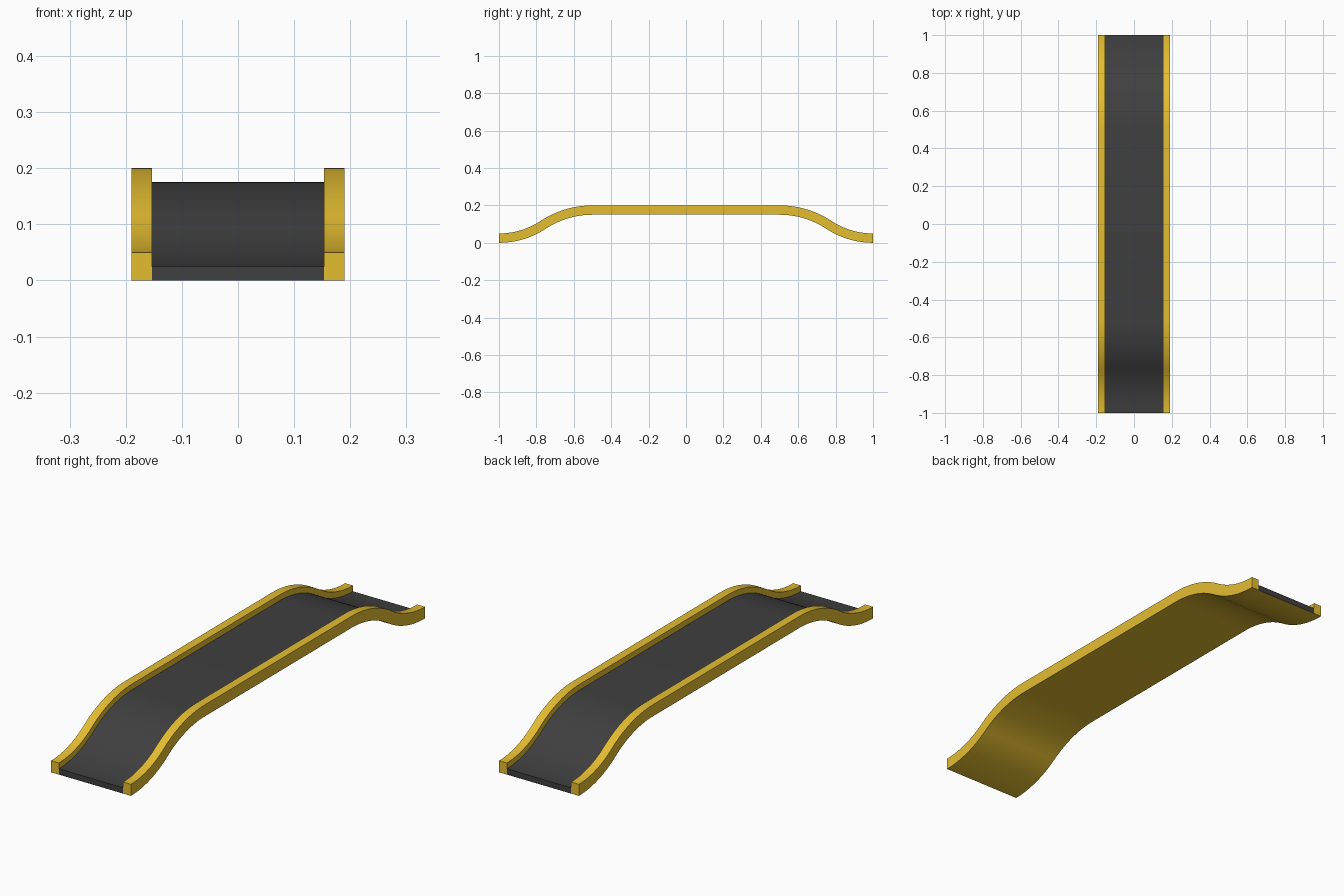
import bpy, bmesh, math

if "Cube" in bpy.data.objects:
    bpy.data.objects.remove(bpy.data.objects["Cube"])

W, IN, T, H = 0.19, 0.153, 0.025, 0.05   # half width, rail inner x, deck and rail thickness
RUN, RISE, STEPS = 0.5, 0.15, 16


def material(name, rgb):
    m = bpy.data.materials.new(name)
    m.diffuse_color = (*rgb, 1)
    m.use_nodes = True
    m.node_tree.nodes["Principled BSDF"].inputs["Base Color"].default_value = m.diffuse_color
    return m


# Underside path: two equal tangent arcs up to the flat span, as (y, z, slope angle)
theta = 2 * math.atan(RISE / RUN)
R = RUN / 2 / math.sin(theta)
half = []
for i in range(STEPS + 1):
    a = theta * i / STEPS
    half.append((-1 + R * math.sin(a), R * (1 - math.cos(a)), a))
for i in range(1, STEPS + 1):
    a = theta * (1 - i / STEPS)
    half.append((-1 + RUN - R * math.sin(a), RISE - R * (1 - math.cos(a)), a))
path = half + [(-y, z, -a) for y, z, a in reversed(half)]

# U-shaped cross-section: (x, offset perpendicular to the path)
section = [(-W, 0), (-IN, 0), (IN, 0), (W, 0), (W, H), (IN, H),
           (IN, T), (-IN, T), (-IN, H), (-W, H)]
n = len(section)

bm = bmesh.new()
rings = [[bm.verts.new((x, y - o * math.sin(a), z + o * math.cos(a))) for x, o in section]
         for y, z, a in path]

# Sweep: only the tread between the rails is dark
for r0, r1 in zip(rings, rings[1:]):
    for k in range(n):
        j = (k + 1) % n
        f = bm.faces.new((r0[k], r0[j], r1[j], r1[k]))
        f.material_index = 1 if k == 6 else 0

# End caps: two yellow rails and the dark deck edge
for ring in (rings[0], rings[-1]):
    for ids, mat in (((0, 1, 7, 8, 9), 0), ((1, 2, 6, 7), 1), ((2, 3, 4, 5, 6), 0)):
        bm.faces.new([ring[i] for i in ids]).material_index = mat

bmesh.ops.recalc_face_normals(bm, faces=bm.faces[:])
mesh = bpy.data.meshes.new("ramp_bridge")
bm.to_mesh(mesh)
bm.free()
mesh.materials.append(material("yellow_rail", (0.78, 0.51, 0.03)))
mesh.materials.append(material("dark_tread", (0.05, 0.05, 0.05)))

ramp = bpy.data.objects.new("ramp_bridge", mesh)
bpy.context.collection.objects.link(ramp)
bpy.context.view_layer.objects.active = ramp
ramp.select_set(True)
bpy.ops.object.shade_smooth_by_angle(angle=math.radians(30))
